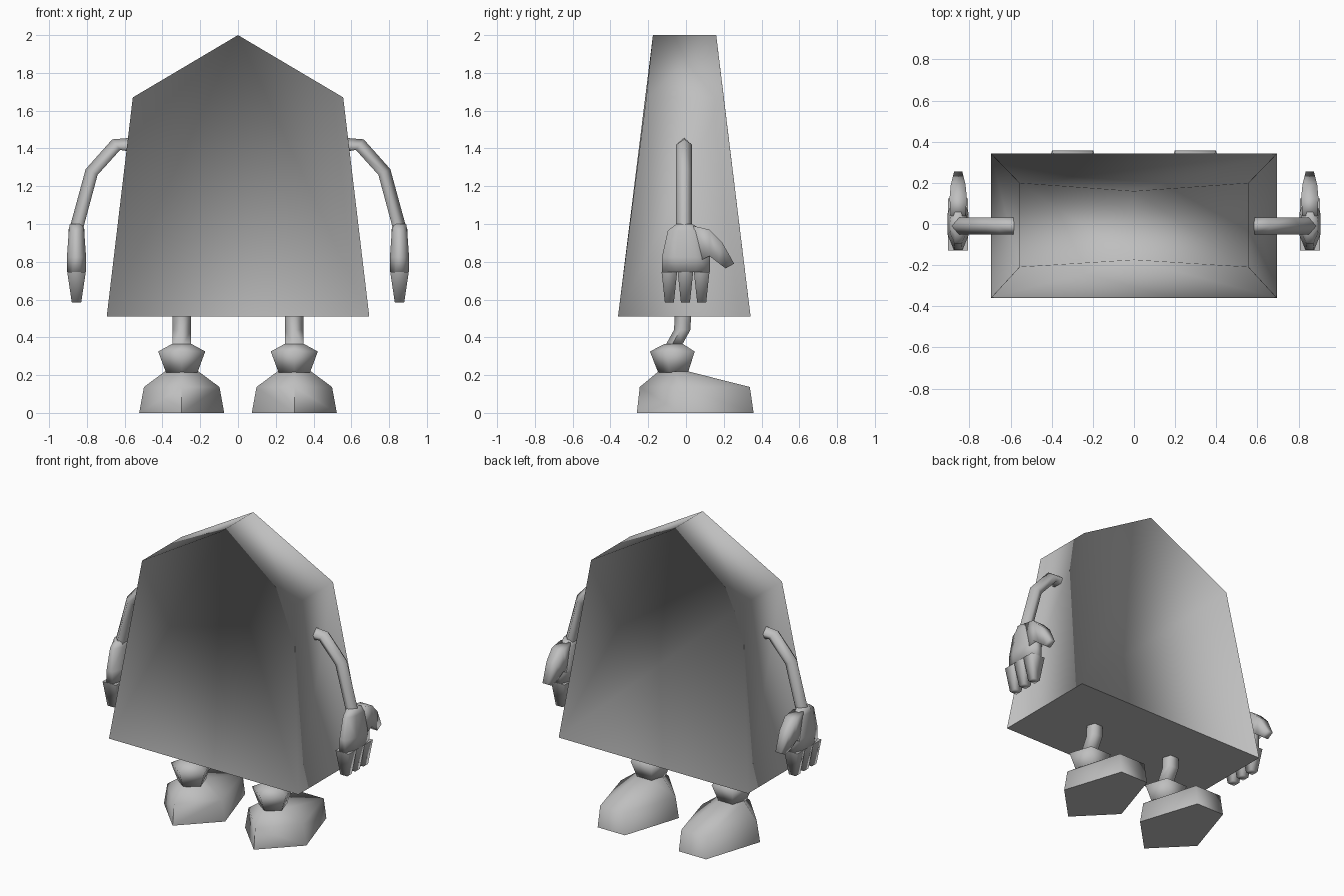
import bpy, bmesh
from math import sin, cos, pi, radians
from mathutils import Vector

cube = bpy.data.objects.get("Cube")
if cube:
    bpy.data.objects.remove(cube, do_unlink=True)

GREY = (0.52, 0.52, 0.52, 1)
grey = bpy.data.materials.new("plain_grey")
grey.use_nodes = True
grey.diffuse_color = GREY
for node in grey.node_tree.nodes:
    if node.type == 'BSDF_PRINCIPLED':
        node.inputs["Base Color"].default_value = GREY


def loft(bm, sections):
    """Skin a row of equal-length point loops and cap both ends."""
    rows = [[bm.verts.new(p) for p in section] for section in sections]
    count = len(rows[0])
    for low, high in zip(rows, rows[1:]):
        for i in range(count):
            j = (i + 1) % count
            bm.faces.new((low[i], low[j], high[j], high[i]))
    bm.faces.new(rows[0][::-1])
    bm.faces.new(rows[-1])


def build(name, shells, side=1, angle=80, finish=None):
    """Make one object from several lofted shells, flipped in x for side -1."""
    bm = bmesh.new()
    for sections in shells:
        loft(bm, sections)
    for v in bm.verts:
        v.co.x *= side
    bmesh.ops.recalc_face_normals(bm, faces=bm.faces[:])
    if finish:
        finish(bm)
    mesh = bpy.data.meshes.new(name)
    bm.to_mesh(mesh)
    bm.free()
    mesh.materials.append(grey)
    obj = bpy.data.objects.new(name, mesh)
    bpy.context.collection.objects.link(obj)
    bpy.ops.object.select_all(action='DESELECT')
    obj.select_set(True)
    bpy.context.view_layer.objects.active = obj
    if finish:
        bpy.ops.object.shade_smooth()
    else:
        bpy.ops.object.shade_smooth_by_angle(angle=radians(angle))


def ring(x, y, z, rx, ry, n=5, start=-pi / 2):
    """Level polygon; by default a pentagon with one corner at the front."""
    turns = [start + i * 2 * pi / n for i in range(n)]
    return [(x + rx * cos(t), y + ry * sin(t), z) for t in turns]


def slab(a, b, half):
    """Upright rectangle across the hand between two (y, z) points."""
    return [(HAND_X + dx, y, z) for dx, (y, z) in
            ((-half, a), (half, a), (half, b), (-half, b))]


# Tapered gabled body
def gable(depths):
    base, shoulder, peak = depths
    return [(-0.695, base, 0.51), (0.695, base, 0.51), (0.557, shoulder, 1.67),
            (0, peak, 2), (-0.557, shoulder, 1.67)]


def finish_body(bm):
    """Crisp flat underside; front and back panels wound inwards."""
    bm.normal_update()
    panels = [f for f in bm.faces if abs(f.normal.y) > 0.9]
    underside = [f for f in bm.faces if f.normal.z < -0.9]
    bmesh.ops.reverse_faces(bm, faces=panels)
    bmesh.ops.split_edges(bm, edges=[e for f in underside for e in f.edges])


build("body", [[gable((-0.36, -0.21, -0.175)), gable((0.342, 0.2, 0.16))]],
      finish=finish_body)

# Arm: five-sided tube swept along a bent path
HAND_X = 0.855
path = [Vector(p) for p in ((0.58, -0.01, 1.42), (0.645, -0.01, 1.42),
                            (0.775, -0.01, 1.275), (0.855, -0.01, 0.98))]
profile = [(0, 0.035), (0.042, 0), (0.03, -0.035), (-0.03, -0.035), (-0.042, 0)]
arm = []
for i, point in enumerate(path):
    along = (path[min(i + 1, len(path) - 1)] - path[max(i - 1, 0)]).normalized()
    outward = Vector((-along.z, 0, along.x))
    arm.append([point + outward * h + Vector((0, w, 0)) for w, h in profile])

# Hand: palm, three fingers and a thumb
palm = [ring(HAND_X, y, z, rx, ry, 8, pi / 8) for y, z, rx, ry in (
    (-0.01, 1.0, 0.038, 0.045), (0, 0.965, 0.044, 0.104),
    (0, 0.825, 0.055, 0.138), (0, 0.745, 0.053, 0.138))]
fingers = []
for y in (-0.088, -0.003, 0.083):
    fingers.append([slab((y - w, z), (y + w, z), half) for z, w, half in (
        (0.745, 0.041, 0.049), (0.585, 0.024, 0.025))])
thumb = [slab((0.04, 0.99), (0.06, 0.8), 0.036),
         slab((0.125, 0.97), (0.125, 0.83), 0.042),
         slab((0.19, 0.905), (0.17, 0.795), 0.036),
         slab((0.255, 0.79), (0.21, 0.765), 0.02)]

# Leg with a flared ankle cuff
LEG_X = 0.298
leg = [ring(LEG_X, y, z, 0.052, 0.048) for y, z in (
    (-0.012, 0.53), (-0.015, 0.44), (-0.065, 0.35))]
cuff = [ring(LEG_X, -0.06, z, r, r) for z, r in (
    (0.365, 0.054), (0.325, 0.131), (0.215, 0.088))]


# Foot: five-sided wedge with a single heel corner
def sole(z, toe, middle, heel_y):
    (toe_y, toe_w), (mid_y, mid_w) = toe, middle
    return [(LEG_X + toe_w, toe_y, z), (LEG_X + mid_w, mid_y, z),
            (LEG_X, heel_y, z),
            (LEG_X - mid_w, mid_y, z), (LEG_X - toe_w, toe_y, z)]


foot = [sole(0, (0.358, 0.1), (-0.03, 0.225), -0.26),
        sole(0.137, (0.338, 0.095), (-0.03, 0.2), -0.245),
        sole(0.22, (0.01, 0.05), (-0.06, 0.088), -0.145)]

for label, side in (("left", 1), ("right", -1)):
    build(label + "_arm", [arm], side)
    build(label + "_hand", [palm, *fingers, thumb], side, 95)
    build(label + "_leg", [leg, cuff], side)
    build(label + "_foot", [foot], side)
